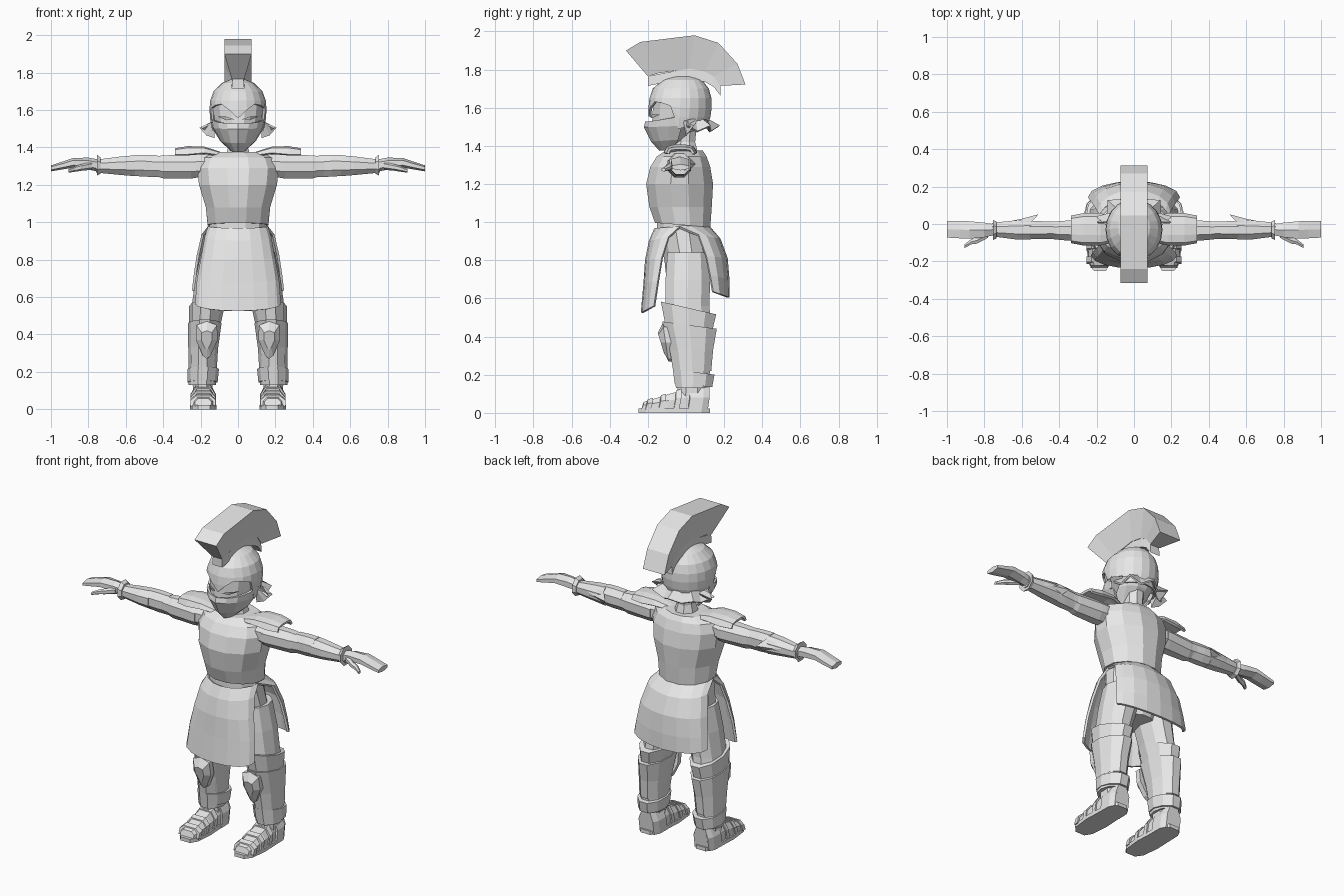
import bpy, bmesh, math
from math import sin, cos, pi

steel = bpy.data.materials.new("light grey")
steel.diffuse_color = (0.8, 0.8, 0.8, 1)


def make(name, verts, faces, mirror=False, thick=0.0, offset=-1):
    me = bpy.data.meshes.new(name)
    me.from_pydata(verts, [], faces)
    bm = bmesh.new()
    bm.from_mesh(me)
    bmesh.ops.remove_doubles(bm, verts=bm.verts, dist=1e-5)
    bmesh.ops.recalc_face_normals(bm, faces=bm.faces)
    bm.to_mesh(me)
    bm.free()
    me.materials.append(steel)
    ob = bpy.data.objects.new(name, me)
    bpy.context.collection.objects.link(ob)
    if thick:
        m = ob.modifiers.new("thickness", 'SOLIDIFY')
        m.thickness, m.offset = thick, offset
    if mirror:
        m = ob.modifiers.new("mirror", 'MIRROR')
        m.use_mirror_merge = False
    return ob


def loft(name, rings, closed=True, caps=True, **kw):
    """Skin a list of equally long point rows."""
    n = len(rings[0])
    verts = [p for r in rings for p in r]
    faces = []
    for i in range(len(rings) - 1):
        for j in range(n if closed else n - 1):
            k = (j + 1) % n
            faces.append((i*n + j, i*n + k, (i+1)*n + k, (i+1)*n + j))
    if caps and closed:
        faces += [tuple(range(n)), tuple(range(len(verts) - n, len(verts)))]
    return make(name, verts, faces, **kw)


def upright(name, secs, n=10, **kw):
    """Sections: z, half width, front y, back y, x centre, forward tilt."""
    rings = []
    for z, w, yf, yb, cx, tilt in secs:
        ring = []
        for j in range(n):
            a = 2*pi*(j + 0.5)/n
            ring.append((cx + w*sin(a)/cos(pi/n)**.5, (yf+yb)/2 - (yb-yf)/2*cos(a)/cos(pi/n)**.5,
                         z - tilt*cos(a)))
        rings.append(ring)
    return loft(name, rings, **kw)


def along_arm(name, secs, n=8, **kw):
    """Sections: x, centre y, centre z, radius y, radius z."""
    k = cos(pi/n)**.5
    rings = [[(x, cy + ry*cos(2*pi*(j+.5)/n)/k, cz + rz*sin(2*pi*(j+.5)/n)/k) for j in range(n)]
             for x, cy, cz, ry, rz in secs]
    return loft(name, rings, mirror=True, **kw)


# --- torso, neck and hips
upright("cuirass", [(.985, .165, -.165, .13, 0, -.012), (1.08, .175, -.195, .138, 0, 0),
                    (1.2, .212, -.212, .145, 0, 0), (1.29, .222, -.19, .13, 0, 0),
                    (1.345, .2, -.155, .11, 0, 0), (1.375, .13, -.11, .09, 0, 0)], n=12)
upright("waist", [(.93, .155, -.155, .11, 0, -.01), (.99, .155, -.155, .12, 0, -.01)], n=12)
upright("neck", [(1.35, .07, -.08, .07, 0, 0), (1.42, .05, -.06, .05, 0, 0),
                 (1.52, .055, -.06, .06, 0, 0)], n=8)
upright("hips", [(.66, .1, -.1, .11, 0, 0), (.8, .185, -.115, .125, 0, 0),
                 (.96, .16, -.15, .11, 0, 0)], n=12)


# --- skirt panels, open at the sides
def panel(name, rows, cols=8):
    """Rows: z, half width, centre y, side y, side lift."""
    rings = []
    for z, w, yc, ye, lift in rows:
        rings.append([(w*sin(t), yc + (ye-yc)*(1-cos(t)), z + lift*(1-cos(t)))
                      for t in [pi*(j/cols - .5) for j in range(cols + 1)]])
    loft(name, rings, closed=False, thick=.014, offset=0)


panel("front_skirt", [(.965, .155, -.16, -.03, .01), (.9, .172, -.188, -.09, .02),
                      (.8, .192, -.208, -.125, .01), (.68, .214, -.216, -.145, .01),
                      (.525, .224, -.23, -.165, .035)])
panel("back_skirt", [(.985, .155, .11, -.04, -.01), (.91, .19, .175, .065, .02),
                     (.81, .215, .212, .105, .01), (.7, .23, .221, .125, .02),
                     (.605, .24, .222, .14, .03)])

# --- legs
upright("trouser_leg", [(.13, .072, -.055, .12, .192, 0), (.3, .075, -.075, .135, .185, 0),
                        (.42, .078, -.095, .14, .18, 0), (.56, .086, -.11, .125, .158, 0),
                        (.7, .1, -.11, .13, .125, 0), (.84, .09, -.1, .12, .105, 0)], mirror=True)
upright("knee_cuff", [(.445, .081, -.112, .14, .178, -.02), (.55, .09, -.135, .162, .17, -.035)],
        mirror=True)
upright("greave", [(.22, .072, -.07, .135, .19, 0), (.33, .078, -.088, .145, .186, 0),
                   (.46, .088, -.128, .165, .178, -.02)], mirror=True)
upright("ankle_cuff", [(.145, .079, -.062, .14, .19, -.01), (.215, .082, -.072, .152, .186, -.015)],
        mirror=True)

# --- faceted knee guards
diamond = [(0, .47), (.055, .45), (.058, .37), (.02, .285), (0, .27), (-.02, .285),
           (-.058, .37), (-.055, .45)]
loft("knee_guard", [[(.167 + x*s, y - .03*(z-.27)/.2, .37 + (z-.37)*s) for x, z in diamond]
                    for s, y in ((1, -.06), (1, -.092), (.5, -.118))], mirror=True)

# --- sandals
outline = [(.125, -.21), (.15, -.25), (.215, -.25), (.245, -.21), (.257, -.1),
           (.25, .08), (.22, .125), (.155, .125), (.125, .08), (.115, -.1)]
loft("sole", [[(x, y, z) for x, y in outline] for z in (0, .022)], mirror=True)


def foot_top(y):
    return .055 + .075*min(1, max(0, (y + .24)/.24))


def foot_ring(y, w, grow=0.0, lo=.015):
    h = foot_top(y) + grow
    w += grow
    return [(.186 + dx*w, y + .012*(dz > .5), lo + dz*(h-lo))
            for dx, dz in ((-1, 0), (-1, .6), (-.6, 1), (.6, 1), (1, .6), (1, 0))]


loft("foot", [foot_ring(y, w) for y, w in ((-.235, .045), (-.2, .056), (-.1, .062),
                                           (-.02, .058), (.08, .055), (.11, .04))], mirror=True)
upright("ankle", [(.08, .055, -.05, .11, .188, 0), (.17, .055, -.045, .105, .19, 0)],
        n=8, mirror=True)
for i, y in enumerate((-.2, -.13, -.05)):
    loft("sandal_strap_%d" % (i+1), [foot_ring(y - .014, .06, .007), foot_ring(y + .014, .061, .007)],
         mirror=True)
loft("heel_guard", [foot_ring(.01, .061, .006, .0), foot_ring(.08, .059, .006, .0),
                    foot_ring(.112, .042, .006, .0)], mirror=True)

# --- arms and bracers
along_arm("sleeve", [(.16, -.035, 1.3, .06, .065), (.25, -.035, 1.3, .062, .063),
                     (.4, -.035, 1.298, .05, .06), (.52, -.033, 1.302, .045, .053),
                     (.76, -.028, 1.298, .035, .034)])
along_arm("upper_arm_band", [(.225, -.035, 1.297, .065, .062), (.25, -.035, 1.297, .064, .066),
                             (.4, -.035, 1.296, .052, .064), (.43, -.035, 1.298, .047, .057)])
along_arm("bracer", [(.55, -.03, 1.302, .056, .058), (.62, -.032, 1.302, .054, .052),
                     (.74, -.03, 1.3, .04, .038)])
along_arm("bracer_rim", [(.735, -.032, 1.303, .047, .046), (.755, -.032, 1.305, .056, .058)])
along_arm("elbow_band", [(.43, -.033, 1.3, .046, .06), (.5, -.033, 1.302, .05, .061),
                         (.56, -.033, 1.304, .05, .058)])
# elbow fin sweeping backwards
make("elbow_fin", [(.51, .052, 1.305), (.55, .01, 1.345), (.55, .01, 1.265), (.7, .008, 1.32),
                   (.7, .008, 1.285), (.6, .028, 1.305)],
     [(0, 1, 5), (0, 5, 2), (1, 3, 5), (3, 4, 5), (4, 2, 5), (0, 2, 1), (1, 2, 4, 3)], mirror=True)

# --- hands and thumbs
along_arm("hand", [(.74, -.03, 1.302, .03, .03), (.8, -.032, 1.313, .042, .03),
                   (.88, -.032, 1.318, .05, .024), (.93, -.03, 1.305, .05, .02),
                   (1.0, -.028, 1.288, .048, .015)], n=6)
along_arm("thumb", [(.78, -.055, 1.302, .02, .02), (.84, -.088, 1.292, .018, .016),
                    (.87, -.095, 1.285, .015, .014), (.905, -.118, 1.275, .011, .009)], n=6)

# --- shoulder plates: arched over the arm
arch = [(-.115, -.055), (-.1, -.012), (-.06, 0), (0, 0), (.04, -.012), (.058, -.055)]
loft("shoulder_plate", [[(x, -.03 + (y+.03)*s, z + dz*d) for y, dz in arch]
                        for x, z, s, d in ((.09, 1.375, .7, .3), (.18, 1.404, 1.0, .6),
                                           (.27, 1.407, 1.0, .8), (.338, 1.395, .85, .6))],
     closed=False, mirror=True, thick=.014)

# --- head with pointed lower mask
upright("head", [(1.39, .025, -.14, -.08, 0, 0), (1.43, .07, -.165, -.01, 0, 0),
                 (1.5, .115, -.182, .07, 0, 0), (1.56, .13, -.178, .11, 0, 0),
                 (1.63, .14, -.175, .12, 0, 0), (1.7, .12, -.15, .1, 0, 0)], n=12)
mask_rows = [(1.383, .022, -.125, -.075, 0), (1.43, .085, -.168, -.04, .01),
             (1.5, .128, -.203, -.02, .01), (1.525, .137, -.196, -.015, .035)]
loft("face_mask", [[(w*sin(t), yc + (ye-yc)*(1-cos(t)) - .006*(abs(t) < .1), z + lift*(1-cos(t)))
                    for t in [pi*(j/8 - .5) for j in range(9)]]
                   for z, w, yc, ye, lift in mask_rows], closed=False, thick=.012)
# eyelid ridges
make("eye_ridge", [(.02, -.187, 1.55), (.06, -.178, 1.545), (.11, -.135, 1.565),
                   (.065, -.182, 1.565), (.06, -.165, 1.555)],
     [(0, 1, 3), (1, 2, 3), (0, 3, 4), (3, 2, 4), (2, 1, 4), (1, 0, 4)], mirror=True)

# --- helmet dome: low at the back, raised brow over the eyes with a nose point
shape = [(1.765, .035, -.07, .04), (1.745, .085, -.125, .085), (1.7, .13, -.175, .12),
         (1.64, .153, -.195, .136), (1.57, .152, -.198, .134), (1.49, .138, -.19, .108)]


def section(z):
    for (z1, *a), (z0, *b) in zip(shape, shape[1:]):
        if z >= z0:
            f = (z1 - z)/(z1 - z0)
            return [p + (q-p)*f for p, q in zip(a, b)]
    return list(shape[-1][1:])


N = 20
hem = {0: 1.555, 1: 1.6, 2: 1.632, 3: 1.625, 4: 1.61, 5: 1.49}
dome = []
for row in range(7):
    ring = []
    for j in range(N):
        a = 2*pi*j/N
        low = hem.get(min(j, N-j), 1.5)
        z = 1.765 if row == 0 else max(low, (1.745, 1.7, 1.65, 1.6, 1.55, 1.48)[row-1])
        w, yf, yb = section(z)
        ring.append((w*sin(a), (yf+yb)/2 - (yb-yf)/2*cos(a), z))
    dome.append(ring)
loft("helmet_dome", dome, caps=False, thick=.012)
make("helmet_cap", dome[0], [tuple(range(N))])

# --- flared neck guard with pointed corners
inner, outer = [], []
for k in range(9):
    a = pi*(k/8 - .5)
    tip = k % 2 == 0
    r = 1.42 if tip else 1.12
    inner.append((.128*sin(a), .01 + .1*cos(a), 1.545))
    outer.append((.14*r*sin(a), .01 + .118*r*cos(a), 1.508 if tip else 1.478))
loft("neck_guard", [inner, outer], closed=False, thick=.012)
make("cheek_spike", [(.13, -.02, 1.54), (.13, .06, 1.53), (.125, .0, 1.45), (.205, .04, 1.505),
                     (.17, .01, 1.465)],
     [(0, 1, 3), (0, 3, 4), (0, 4, 2), (1, 2, 4, 3), (0, 2, 1)], mirror=True)

# --- crest holder and plume
holder = [(-.2, 1.765, 1.715), (-.1, 1.785, 1.735), (.02, 1.808, 1.75), (.1, 1.79, 1.735),
          (.145, 1.765, 1.71), (.18, 1.72, 1.665)]
loft("crest_holder", [[(-.034, y, lo), (-.03, y, hi), (.03, y, hi), (.034, y, lo)]
                      for y, hi, lo in holder])
plume = [((-.315, 1.9), (-.2, 1.765)), ((-.24, 1.945), (-.14, 1.782)), ((.045, 1.98), (.02, 1.805)),
         ((.17, 1.94), (.1, 1.79)), ((.27, 1.83), (.145, 1.765)), ((.312, 1.722), (.18, 1.715))]
loft("crest_plume", [[(-.033, b[0], b[1]), (-.073, t[0], t[1]), (.073, t[0], t[1]), (.033, b[0], b[1])]
                     for t, b in plume])
